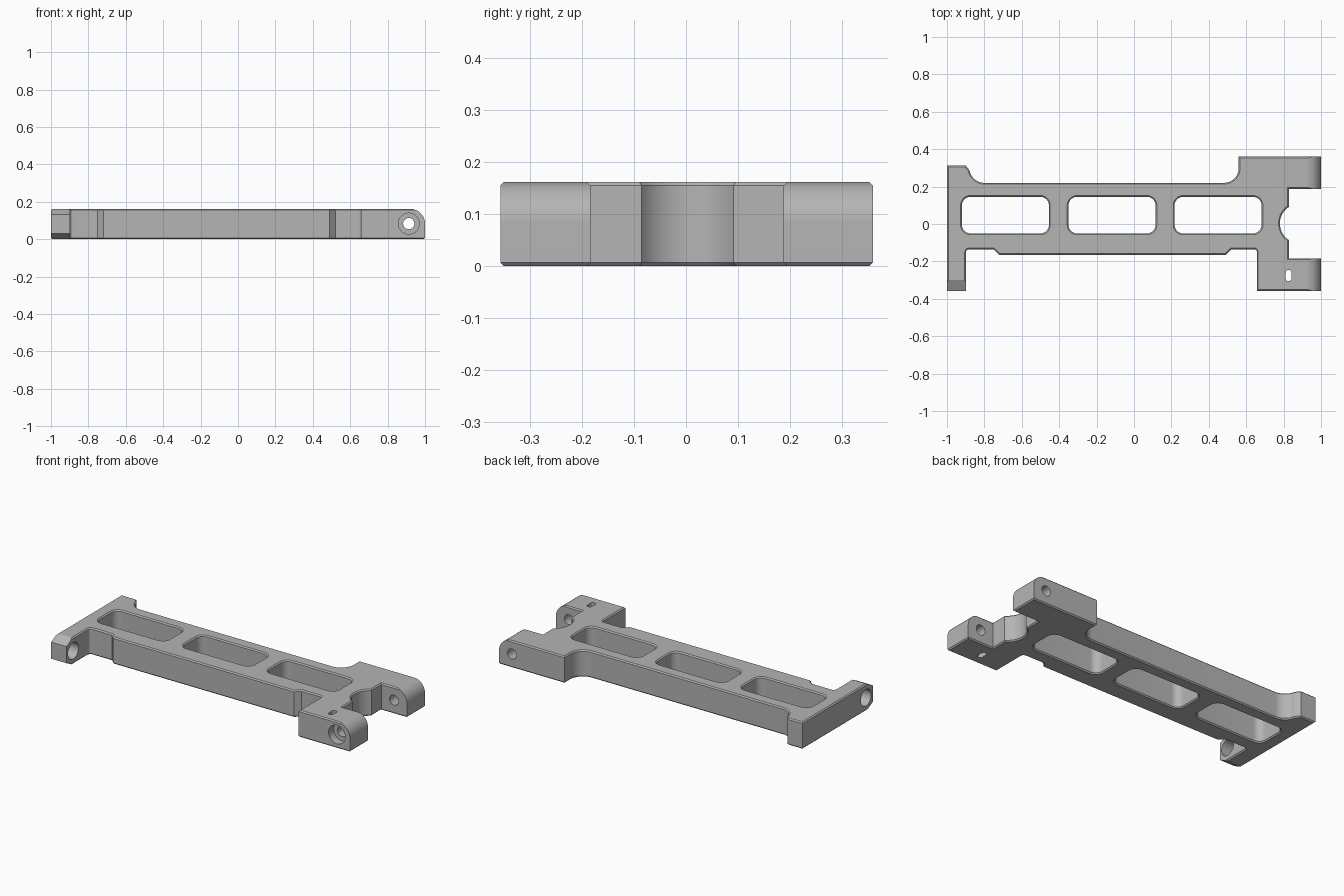
import bpy, bmesh, math
from mathutils import Vector

if "Cube" in bpy.data.objects:
    bpy.data.objects.remove(bpy.data.objects["Cube"], do_unlink=True)

H = 0.162       # plate thickness
CH = 0.007      # edge chamfer
MID = H / 2

grey = bpy.data.materials.new("machined_grey")
grey.use_nodes = True
colour = (0.46, 0.46, 0.46, 1)
grey.diffuse_color = colour
grey.node_tree.nodes["Principled BSDF"].inputs["Base Color"].default_value = colour


def arc(cx, cy, r, a0, a1, n=10):
    """Points on an arc, angles in degrees."""
    angles = [math.radians(a0 + (a1 - a0) * i / n) for i in range(n + 1)]
    return [(cx + r * math.cos(a), cy + r * math.sin(a)) for a in angles]


def rounded_rect(x0, x1, y0, y1, r):
    return (arc(x1 - r, y1 - r, r, 0, 90) + arc(x0 + r, y1 - r, r, 90, 180)
            + arc(x0 + r, y0 + r, r, 180, 270) + arc(x1 - r, y0 + r, r, 270, 360))


def add_object(name, bm):
    bmesh.ops.recalc_face_normals(bm, faces=bm.faces)
    mesh = bpy.data.meshes.new(name)
    bm.to_mesh(mesh)
    bm.free()
    mesh.materials.append(grey)
    obj = bpy.data.objects.new(name, mesh)
    bpy.context.collection.objects.link(obj)
    return obj


def prism(name, points, axis, start, end):
    """Extrude a 2D profile along x, y or z."""
    place = {"x": lambda p: (start, p[0], p[1]),
             "y": lambda p: (p[0], start, p[1]),
             "z": lambda p: (p[0], p[1], start)}[axis]
    bm = bmesh.new()
    face = bm.faces.new([bm.verts.new(place(p)) for p in points])
    step = Vector([(end - start) * (axis == a) for a in "xyz"])
    new = bmesh.ops.extrude_face_region(bm, geom=[face])["geom"]
    bmesh.ops.translate(bm, vec=step, verts=[g for g in new if isinstance(g, bmesh.types.BMVert)])
    return add_object(name, bm)


def circle(cx, cy, r):
    return arc(cx, cy, r, 0, 360, 40)[:-1]


# Plate outline, clockwise from the tip of the left arm
outline = [(-1, -0.358), (-1, 0.313), (-0.9, 0.313)]
outline += arc(-0.8, 0.3, 0.08, 190, 270)
outline += arc(0.48, 0.3, 0.08, 270, 360)
outline += [(0.56, 0.36), (1, 0.36), (1, 0.188), (0.828, 0.188)]
outline += arc(0.886, 0.003, 0.106, 123, 237, 20)
outline += [(0.828, -0.184), (1, -0.184), (1, -0.358), (0.657, -0.358)]
outline += arc(0.642, -0.15, 0.015, 0, 90, 5)
outline += [(0.52, -0.135), (0.49, -0.165), (-0.72, -0.165), (-0.75, -0.135)]
outline += arc(-0.883, -0.15, 0.015, 90, 180, 5)
outline += [(-0.898, -0.358)]

# Three windows through the plate
windows = [rounded_rect(x, x + 0.465, -0.05, 0.145, 0.045) for x in (-0.92, -0.35, 0.217)]

# Chamfered plate from a filled curve
curve = bpy.data.curves.new("plate_profile", "CURVE")
curve.dimensions = "2D"
curve.fill_mode = "BOTH"
curve.extrude = MID - CH
curve.bevel_depth = CH
curve.bevel_resolution = 0
curve.offset = -CH
for loop in [outline] + windows:
    spline = curve.splines.new("POLY")
    spline.points.add(len(loop) - 1)
    for point, (x, y) in zip(spline.points, loop):
        point.co = (x, y, 0, 1)
    spline.use_cyclic_u = True
profile = bpy.data.objects.new("plate_profile", curve)
bpy.context.collection.objects.link(profile)
bpy.context.view_layer.update()
bm = bmesh.new()
evaluated = profile.evaluated_get(bpy.context.evaluated_depsgraph_get())
bm.from_mesh(evaluated.to_mesh())
evaluated.to_mesh_clear()
bpy.data.objects.remove(profile)
bmesh.ops.remove_doubles(bm, verts=bm.verts, dist=0.0002)
bmesh.ops.translate(bm, vec=(0, 0, MID), verts=bm.verts)
frame = add_object("hinge_frame", bm)

# Cutters: rounded ears, pin holes, slot, arm hole and arm tip bevels
pin = (0.913, 0.083)
corner = arc(0.92, H - 0.08, 0.0801, 90, 0, 14) + [(1.1, H - 0.08), (1.1, 0.3), (0.92, 0.3)]
cutters = [
    prism("ear_rounding", corner, "y", -0.5, 0.5),
    prism("pin_hole", circle(*pin, 0.03), "y", -0.5, 0.5),
    prism("pin_counterbore", circle(*pin, 0.056), "y", -0.5, -0.31),
    prism("oil_slot", rounded_rect(0.811, 0.842, -0.305, -0.246, 0.015), "z", -0.1, 0.3),
    prism("arm_hole", circle(-0.293, MID, 0.05), "x", -1.1, -0.8),
]
for name, z, out in (("upper_tip_bevel", H, 1), ("lower_tip_bevel", 0, -1)):
    tip = [(-0.3, z), (-0.36, z - 0.032 * out), (-0.5, z - 0.032 * out),
           (-0.5, z + 0.1 * out), (-0.3, z + 0.1 * out)]
    cutters.append(prism(name, tip, "x", -1.1, -0.8))

for cutter in cutters:
    cutter.hide_render = True
    mod = frame.modifiers.new(cutter.name, "BOOLEAN")
    mod.operation = "DIFFERENCE"
    mod.solver = "EXACT"
    mod.object = cutter

# Apply the cuts, then remove the cutters
bpy.context.view_layer.update()
depsgraph = bpy.context.evaluated_depsgraph_get()
result = bpy.data.meshes.new_from_object(frame.evaluated_get(depsgraph))
frame.modifiers.clear()
frame.data = result
for cutter in cutters:
    bpy.data.objects.remove(cutter)

bpy.ops.object.select_all(action="DESELECT")
frame.select_set(True)
bpy.context.view_layer.objects.active = frame
bpy.ops.object.shade_smooth_by_angle(angle=math.radians(25))
